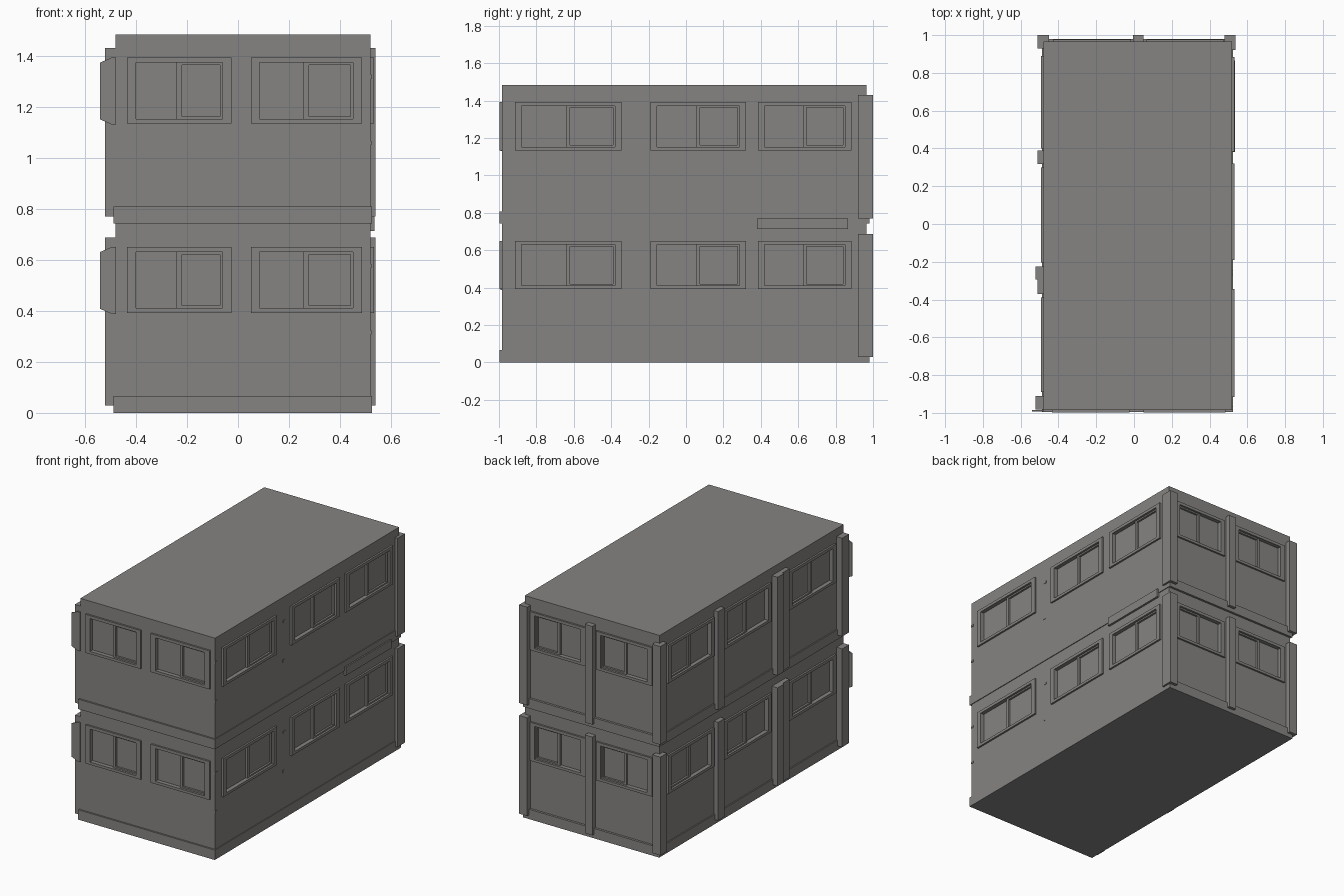
import bpy
import bmesh
from mathutils import Vector

if "Cube" in bpy.data.objects:
    bpy.data.objects.remove(bpy.data.objects["Cube"])

grey = bpy.data.materials.new("warm concrete grey")
grey.diffuse_color = (0.235, 0.23, 0.222, 1)
grey.use_nodes = True
grey.node_tree.nodes["Principled BSDF"].inputs["Base Color"].default_value = grey.diffuse_color

# wall planes of the main block
X0, X1, Y0, Y1, TOP = -0.48, 0.52, -0.985, 0.965, 1.482
FLOORS = (0.0, 0.742)


def add_box(bm, x, y, z):
    """Box from three (min, max) ranges."""
    r = bmesh.ops.create_cube(bm, size=1)
    size = Vector((x[1] - x[0], y[1] - y[0], z[1] - z[0]))
    mid = Vector((x[0] + x[1], y[0] + y[1], z[0] + z[1])) / 2
    for v in r["verts"]:
        v.co = Vector((v.co.x * size.x, v.co.y * size.y, v.co.z * size.z)) + mid


def wall_box(bm, side, u, z, d):
    """Box on a wall: u along the wall, d outward distance from it."""
    if side == "front":
        add_box(bm, u, (Y0 - d[1], Y0 - d[0]), z)
    elif side == "back":
        add_box(bm, u, (Y1 + d[0], Y1 + d[1]), z)
    elif side == "right":
        add_box(bm, (X1 + d[0], X1 + d[1]), u, z)
    else:
        add_box(bm, (X0 - d[1], X0 - d[0]), u, z)


def finish(name, bm):
    me = bpy.data.meshes.new(name)
    bm.to_mesh(me)
    bm.free()
    me.materials.append(grey)
    ob = bpy.data.objects.new(name, me)
    bpy.context.collection.objects.link(ob)
    return ob


WINDOWS = {
    "front": [(-0.435, -0.025), (0.05, 0.485)],
    "back": [(-0.43, -0.015), (0.065, 0.475)],
    "right": [(-0.915, -0.345), (-0.19, 0.32), (0.385, 0.885)],
    "left": [(-0.89, -0.39), (-0.205, 0.30), (0.40, 0.89)],
}
BORDER, RECESS = 0.035, 0.015

# main block with shallow window recesses
bm = bmesh.new()
add_box(bm, (X0, X1), (Y0, Y1), (0, TOP))
body = finish("building_block", bm)
cut = bmesh.new()
for f in FLOORS:
    for side, spans in WINDOWS.items():
        for a, b in spans:
            wall_box(cut, side, (a + BORDER, b - BORDER), (f + 0.41, f + 0.63), (-RECESS, 0.05))
cutter = finish("window_cutter", cut)
cutter.hide_render = True
mod = body.modifiers.new("recesses", "BOOLEAN")
mod.operation = "DIFFERENCE"
mod.solver = "EXACT"
mod.object = cutter
bpy.context.view_layer.update()
baked = bpy.data.meshes.new_from_object(body.evaluated_get(bpy.context.evaluated_depsgraph_get()))
body.modifiers.clear()
body.data = baked
bpy.data.objects.remove(cutter)

# window frames and sliding sashes
for n, f in enumerate(FLOORS):
    for side, spans in WINDOWS.items():
        bm = bmesh.new()
        for a, b in spans:
            i, j, z0, z1 = a + BORDER, b - BORDER, f + 0.41, f + 0.63
            out = (0, 0.012)
            wall_box(bm, side, (a, b), (f + 0.392, z0), out)
            wall_box(bm, side, (a, b), (z1, f + 0.65), out)
            wall_box(bm, side, (a, i), (z0, z1), out)
            wall_box(bm, side, (j, b), (z0, z1), out)
            # sliding half: raised rim around a pane
            m, t, d = (i + j) / 2, 0.01, (-RECESS, -0.002)
            wall_box(bm, side, (m - t, m + t), (z0, z1), d)
            wall_box(bm, side, (j - t, j), (z0, z1), d)
            wall_box(bm, side, (m + t, j - t), (z0, z0 + t), d)
            wall_box(bm, side, (m + t, j - t), (z1 - t, z1), d)
        finish(f"{side}_window_frames_{n + 1}", bm)

# storey bands
for n, f in enumerate(FLOORS):
    bm = bmesh.new()
    add_box(bm, (-0.488, 0.525), (-0.996, 0.98), (f, f + 0.066))
    finish(f"storey_band_{n + 1}", bm)

# pillars on the back and left walls, per storey
PILLARS = {
    "back_right_pillar": ((0.478, 0.538), (0.92, 1.0)),
    "back_middle_pillar": ((-0.005, 0.05), (0.95, 1.0)),
    "back_left_pillar": ((-0.51, -0.45), (0.93, 1.0)),
    "left_rear_pillar": ((-0.51, -0.47), (0.318, 0.388)),
    "left_duct": ((-0.522, -0.47), (-0.295, -0.225)),
    "left_middle_pillar": ((-0.51, -0.47), (-0.37, -0.295)),
    "left_front_pillar": ((-0.522, -0.47), (-0.982, -0.91)),
}
for name, (x, y) in PILLARS.items():
    bm = bmesh.new()
    for f in FLOORS:
        add_box(bm, x, y, (f + 0.028, f + 0.687))
    finish(name, bm)

# ledge boxes on the right wall
bm = bmesh.new()
wall_box(bm, "right", (0.38, 0.865), (0.713, 0.77), (0, 0.014))
finish("right_wall_ledge", bm)

# thin tapered flaps at the front left corner
bm = bmesh.new()
for f in FLOORS:
    pts = [(-0.478, 0.388), (-0.495, 0.388), (-0.541, 0.408), (-0.541, 0.63), (-0.495, 0.65), (-0.478, 0.65)]
    face = bm.faces.new([bm.verts.new((x, -0.993, f + z)) for x, z in pts])
    ext = bmesh.ops.extrude_face_region(bm, geom=[face])
    for v in ext["geom"]:
        if isinstance(v, bmesh.types.BMVert):
            v.co.y += 0.009
bmesh.ops.recalc_face_normals(bm, faces=bm.faces)
finish("corner_flaps", bm)

# small vents on the right wall
bm = bmesh.new()
for f in FLOORS:
    for y, z in ((-0.255, 0.575), (-0.262, 0.315), (-0.975, 0.575), (-0.975, 0.315)):
        wall_box(bm, "right", (y - 0.01, y + 0.01), (f + z - 0.008, f + z + 0.008), (0, 0.003))
finish("small_vents", bm)
